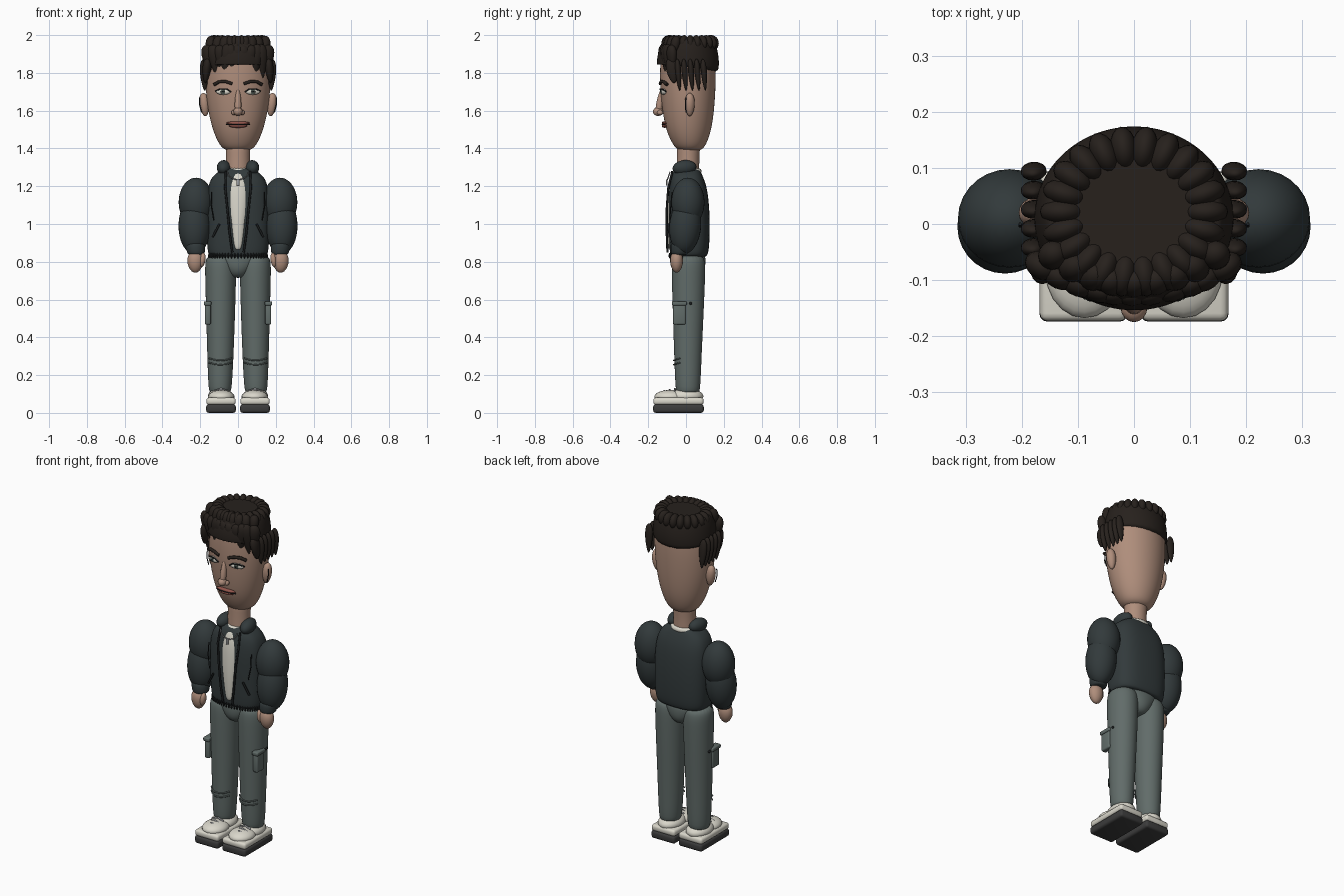
import bpy, bmesh, math, random
from mathutils import Matrix, Euler

random.seed(4)


def mat(name, r, g, b):
    m = bpy.data.materials.new(name)
    m.diffuse_color = (r, g, b, 1)
    return m


SKIN = mat("skin", .43, .27, .20)
HAIR = mat("dark_hair", .020, .015, .012)
JACKET = mat("jacket_cloth", .032, .042, .044)
TRIM = mat("dark_trim", .012, .014, .015)
PANTS = mat("trouser_cloth", .12, .15, .142)
WHITE = mat("off_white", .70, .68, .60)
SOLE = mat("sole_rubber", .045, .045, .045)
LIP = mat("lips", .28, .09, .07)
IRIS = mat("iris", .10, .13, .11)
METAL = mat("metal", .35, .36, .37)


def finish(name, bm, m):
    me = bpy.data.meshes.new(name)
    bmesh.ops.recalc_face_normals(bm, faces=bm.faces)
    bm.to_mesh(me)
    bm.free()
    me.materials.append(m)
    me.polygons.foreach_set("use_smooth", [True] * len(me.polygons))
    ob = bpy.data.objects.new(name, me)
    bpy.context.collection.objects.link(ob)
    return ob


def loft(name, rings, m, power=2.0, tilt=0.0, seg=24):
    """Skin rings of (z, cx, cy, rx, ry); tilt slopes the first ring along y."""
    bm, rows = bmesh.new(), []
    for k, (z, cx, cy, rx, ry) in enumerate(rings):
        row = []
        for i in range(seg):
            a = 2 * math.pi * i / seg
            c, s = math.cos(a), math.sin(a)
            x = cx + rx * math.copysign(abs(c) ** (2 / power), c)
            y = cy + ry * math.copysign(abs(s) ** (2 / power), s)
            row.append(bm.verts.new((x, y, z + (tilt * y if k == 0 else 0))))
        rows.append(row)
    for a, b in zip(rows, rows[1:]):
        for i in range(seg):
            j = (i + 1) % seg
            bm.faces.new((a[i], a[j], b[j], b[i]))
    bm.faces.new(rows[0])
    bm.faces.new(rows[-1])
    ob = finish(name, bm, m)
    sub = ob.modifiers.new("smooth", "SUBSURF")
    sub.levels = sub.render_levels = 2
    return ob


def blob(name, loc, r, m, rot=(0, 0, 0), taper=0.0, seg=16):
    """Ellipsoid, narrowed downwards when taper is positive."""
    bm = bmesh.new()
    bmesh.ops.create_uvsphere(bm, u_segments=seg, v_segments=seg * 3 // 4, radius=1)
    for v in bm.verts:
        k = 1 + taper * v.co.z
        v.co.x *= k * r[0]
        v.co.y *= k * r[1]
        v.co.z *= r[2]
    bm.transform(Matrix.Translation(loc) @ Euler(rot).to_matrix().to_4x4())
    return finish(name, bm, m)


def block(name, loc, size, m, bevel=.01):
    bm = bmesh.new()
    bmesh.ops.create_cube(bm, size=1)
    bm.transform(Matrix.Translation(loc) @ Matrix.Diagonal((*size, 1)))
    bmesh.ops.bevel(bm, geom=bm.edges[:], offset=bevel, segments=3, profile=.5, affect='EDGES')
    return finish(name, bm, m)


def line(name, pts, r, m):
    cu = bpy.data.curves.new(name, 'CURVE')
    cu.dimensions, cu.bevel_depth, cu.bevel_resolution = '3D', r, 1
    cu.use_fill_caps = True
    sp = cu.splines.new('POLY')
    sp.points.add(len(pts) - 1)
    for p, c in zip(sp.points, pts):
        p.co = (*c, 1)
    cu.materials.append(m)
    ob = bpy.data.objects.new(name, cu)
    bpy.context.collection.objects.link(ob)


# Head and neck
loft("head", [(1.385, 0, .02, .04, .035), (1.395, 0, .02, .078, .07), (1.43, 0, .018, .106, .094),
              (1.5, 0, .014, .136, .122), (1.6, 0, .012, .160, .138), (1.7, 0, .010, .172, .147),
              (1.8, 0, .010, .176, .150), (1.9, 0, .010, .17, .145), (1.95, 0, .01, .13, .11)], SKIN)
loft("neck", [(1.22, 0, .01, .068, .062), (1.3, 0, .01, .064, .060), (1.38, 0, .012, .063, .06),
              (1.45, 0, .015, .07, .065)], SKIN)

# Nose and mouth
blob("nose_bridge", (0, -.137, 1.65), (.017, .018, .075), SKIN, (-.16, 0, 0), -.3)
blob("nose_tip", (0, -.148, 1.595), (.024, .027, .023), SKIN)
blob("upper_lip", (0, -.113, 1.534), (.062, .015, .010), LIP)
blob("lower_lip", (0, -.112, 1.520), (.048, .016, .011), LIP)
line("mouth_line", [(-.063, -.112, 1.527), (-.03, -.126, 1.528), (.03, -.126, 1.528), (.063, -.112, 1.527)],
     .003, TRIM)

# Eyes, brows, ears
for s in (-1, 1):
    x = .078 * s
    blob("nostril", (.022 * s, -.137, 1.59), (.013, .016, .014), SKIN)
    blob("eye", (x, -.120, 1.70), (.040, .013, .016), WHITE, (0, 0, .25 * s))
    blob("iris", (x, -.131, 1.701), (.014, .005, .014), IRIS)
    blob("pupil", (x, -.135, 1.701), (.006, .003, .006), TRIM)
    line("eyelid", [(.036 * s, -.133, 1.698), (.06 * s, -.136, 1.715), (.095 * s, -.127, 1.715),
                    (.119 * s, -.107, 1.702)], .004, TRIM)
    line("eyebrow", [(.03 * s, -.136, 1.742), (.065 * s, -.132, 1.754), (.1 * s, -.118, 1.753),
                     (.126 * s, -.1, 1.738)], .009, HAIR)
    blob("ear", (.178 * s, .02, 1.632), (.026, .026, .062), SKIN, (0, .1 * s, 0), .15)
    line("ear_fold", [(.203 * s, .0, 1.67), (.203 * s, -.004, 1.63), (.193 * s, .0, 1.59)], .003, TRIM)

# Hair: cap, crown ring, fringe, side locks
loft("hair_cap", [(1.825, 0, .01, .176, .160), (1.835, 0, .01, .180, .166), (1.88, 0, .01, .179, .166),
                  (1.94, 0, .012, .172, .152), (1.975, 0, .015, .160, .132), (1.982, 0, .015, .15, .125),
                  (1.982, 0, .015, .09, .08)], HAIR, tilt=-.22)
for i in range(22):
    a = 2 * math.pi * i / 22
    blob("crown_tuft", (.128 * math.cos(a), .022 + .113 * math.sin(a), 1.957), (.04, .024, .043), HAIR,
         (0, 0, a))
for i in range(11):
    t = i / 5 - 1
    x, y = .158 * t, -.128 + .045 * t * t
    h = .075 + random.uniform(-.008, .022)
    blob("fringe_lock", (x, y + .008, 1.93 - h * .75), (.030, .022, h), HAIR,
         (.06, random.uniform(-.15, .15), .5 * t), .6)
for i in range(9):
    t = i / 4 - 1
    blob("front_tuft", (.145 * t, -.108 + .05 * t * t, 1.945), (.026, .024, .052), HAIR,
         (-.2, random.uniform(-.2, .2), 0), .3)
for s in (-1, 1):
    blob("temple_lock", (.166 * s, -.07, 1.815), (.022, .034, .07), HAIR, (.1, -.1 * s, 0), .3)
    for i in range(5):
        blob("side_lock", (.178 * s, -.04 + .034 * i, 1.79), (.022, .015, .085), HAIR,
             (.08, .03 * s, 0), .35)

# Jacket body, shirt, collar
loft("jacket_body", [(.825, 0, .015, .13, .085), (.83, 0, .015, .155, .098), (.87, 0, .018, .165, .106),
                     (1.0, 0, .018, .168, .110), (1.12, 0, .014, .168, .108), (1.2, 0, .01, .16, .1),
                     (1.25, 0, .005, .14, .086), (1.285, 0, .005, .095, .07), (1.3, 0, .005, .05, .05)],
     JACKET, 2.7)
loft("shirt_front", [(.86, 0, -.07, .015, .02), (.88, 0, -.07, .028, .026), (1.0, 0, -.07, .042, .034),
                     (1.1, 0, -.068, .056, .034), (1.2, 0, -.06, .068, .036), (1.26, 0, -.04, .06, .04),
                     (1.285, 0, -.03, .04, .03)], WHITE)
loft("shirt_neckband", [(1.26, 0, .01, .09, .075), (1.285, 0, .01, .085, .073), (1.3, 0, .01, .07, .065)], WHITE)
for i in range(25):
    a = math.pi * (1.08 + .84 * i / 24)
    blob("hem_rib", (.158 * math.cos(a), .018 - .104 * abs(math.sin(a)) ** .7, .832), (.005, .006, .015),
         TRIM, seg=8)
line("necklace", [(.055 * math.sin(t * .32), -.085 - .013 * math.cos(t * .32), 1.275 - .04 * math.cos(t * .32))
                  for t in range(-5, 6)], .003, METAL)
block("pendant", (0, -.102, 1.22), (.016, .008, .032), METAL, .003)

for s in (-1, 1):
    blob("collar", (.074 * s, -.008, 1.298), (.038, .064, .040), JACKET, (.1, .2 * s, .15 * s))
    line("zip_edge", [(.03 * s, -.098, .85), (.044 * s, -.102, .95), (.056 * s, -.102, 1.08),
                      (.068 * s, -.094, 1.19), (.064 * s, -.072, 1.28)], .006, TRIM)
    line("panel_seam", [(.128 * s, -.086, 1.02), (.142 * s, -.08, 1.1), (.14 * s, -.074, 1.17)], .003, TRIM)
    line("jacket_pocket", [(.098 * s, -.094, .98 + .02), (.135 * s, -.086, .93)], .006, TRIM)
    # Arms and hands
    blob("upper_sleeve", (.222 * s, .010, 1.115), (.092, .088, .13), JACKET, seg=28)
    blob("lower_sleeve", (.230 * s, -.004, .99), (.085, .084, .15), JACKET, (-.08, 0, 0), seg=28)
    loft("cuff", [(.835, .222 * s, -.035, .035, .035), (.842, .222 * s, -.035, .047, .045),
                  (.88, .225 * s, -.03, .052, .052), (.91, .228 * s, -.025, .05, .05)], JACKET)
    blob("hand", (.226 * s, -.05, .80), (.042, .034, .058), SKIN, taper=.12)
    blob("thumb", (.188 * s, -.06, .81), (.016, .02, .038), SKIN, (0, -.15 * s, 0))
    # Trousers
    loft("trouser_leg", [(.105, .095 * s, .01, .05, .055), (.11, .095 * s, .01, .062, .066),
                         (.3, .093 * s, .01, .070, .073), (.55, .092 * s, .012, .078, .083),
                         (.74, .092 * s, .013, .083, .090), (.80, .092 * s, .013, .083, .089),
                         (.84, .09 * s, .013, .07, .075)], PANTS)
    block("cargo_pocket", (.160 * s, -.035, .52), (.032, .066, .105), PANTS, .008)
    block("pocket_flap", (.161 * s, -.035, .58), (.040, .078, .022), PANTS, .006)
    blob("pocket_button", (.171 * s, .025, .58), (.008, .008, .008), TRIM, seg=8)
    for z in (.255, .278):
        line("knee_crease", [((.093 + dx) * s, .008 - .073 * math.sqrt(1 - (dx / .072) ** 2), z + 3 * dx * dx)
                             for dx in (-.06, -.04, -.02, 0, .02, .04, .06)], .004, PANTS)
    # Shoes
    block("shoe_sole", (.09 * s, -.04, .023), (.157, .268, .046), SOLE, .014)
    block("shoe_midsole", (.09 * s, -.04, .062), (.156, .266, .038), WHITE, .014)
    blob("shoe_toe", (.088 * s, -.085, .085), (.070, .083, .036), WHITE, seg=20)
    blob("shoe_upper", (.092 * s, .0, .088), (.068, .092, .042), WHITE, seg=20)
    for k in range(3):
        y = -.115 + .028 * k
        line("shoe_lace", [((.09 + d) * s, y, .112 + .005 * k + h) for d, h in
                           ((-.035, -.006), (0, .006), (.035, -.006))], .005, METAL)

# Hips joining the legs
loft("hips", [(.715, 0, .013, .03, .04), (.725, 0, .013, .055, .066), (.76, 0, .013, .085, .09),
              (.82, 0, .013, .14, .092), (.85, 0, .013, .13, .085)], PANTS)
